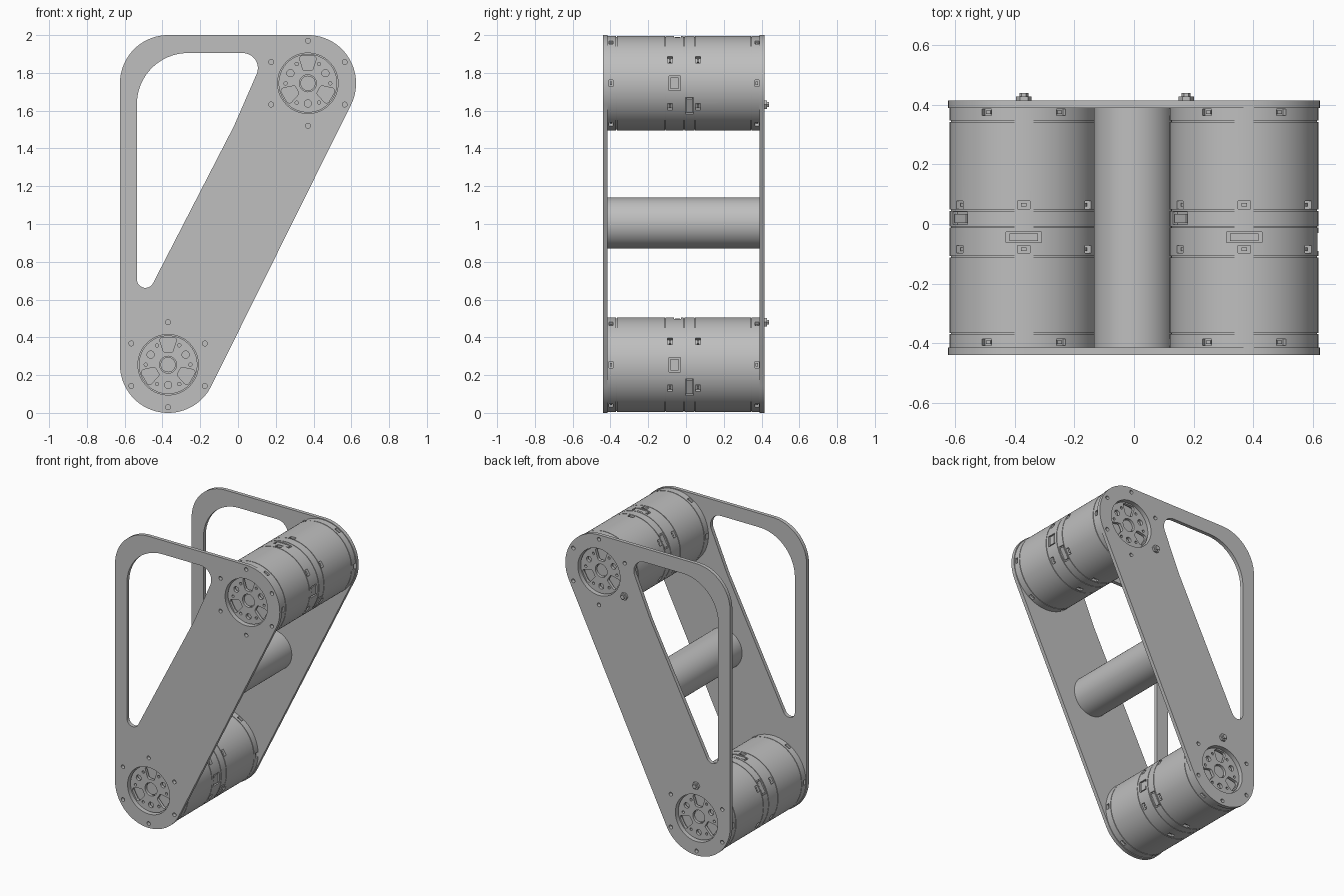
import bpy
import bmesh
from math import sin, cos, pi, radians
from mathutils import Matrix, Vector
from mathutils.geometry import convex_hull_2d

if "Cube" in bpy.data.objects:
    bpy.data.objects.remove(bpy.data.objects["Cube"])

grey = bpy.data.materials.new("satin grey")
grey.use_nodes = True
grey.diffuse_color = (0.52, 0.52, 0.52, 1)
grey.node_tree.nodes["Principled BSDF"].inputs["Base Color"].default_value = grey.diffuse_color

R = 0.255
FRONT, BACK = -0.415, 0.39          # inner faces of the two side plates
MID = (FRONT + BACK) / 2
PLATE = 0.025
LOW, HIGH = (-0.37, R), (0.37, 2 - R)
MOTORS = {"lower": LOW, "upper": HIGH}


def add(name, mesh, loc=(0, 0, 0)):
    ob = bpy.data.objects.new(name, mesh)
    ob.location = loc
    bpy.context.collection.objects.link(ob)
    return ob


def finish(ob):
    """Give the part its colour and smooth its round sides."""
    ob.data.materials.clear()
    ob.data.materials.append(grey)
    bpy.ops.object.select_all(action="DESELECT")
    ob.select_set(True)
    bpy.context.view_layer.objects.active = ob
    bpy.ops.object.shade_smooth_by_angle(angle=radians(30))
    return ob


def evaluated(ob):
    """Mesh of an object with its modifiers or curve settings applied."""
    bpy.context.view_layer.update()
    return bpy.data.meshes.new_from_object(ob.evaluated_get(bpy.context.evaluated_depsgraph_get()))


def circle(c, r, n=32):
    return [(c[0] + r * cos(2 * pi * i / n), c[1] + r * sin(2 * pi * i / n)) for i in range(n)]


def polar(c, r, deg):
    return (c[0] + r * cos(radians(deg)), c[1] + r * sin(radians(deg)))


def hull(circles, n=96):
    """Rounded outline wrapped around a few (x, z, radius) circles."""
    pts = [p for x, z, r in circles for p in circle((x, z), r, n)]
    return [pts[i] for i in convex_hull_2d([Vector(p) for p in pts])]


def sheet(name, loops, thick):
    """Flat sheet in the xz plane; inner loops become holes."""
    cu = bpy.data.curves.new(name, "CURVE")
    cu.dimensions = "2D"
    cu.fill_mode = "BOTH"
    cu.extrude = thick / 2
    for loop in loops:
        sp = cu.splines.new("POLY")
        sp.points.add(len(loop) - 1)
        for p, (x, z) in zip(sp.points, loop):
            p.co = (x, z, 0, 1)
        sp.use_cyclic_u = True
    tmp = add(name + " outline", cu)
    mesh = evaluated(tmp)
    bpy.data.objects.remove(tmp)
    mesh.transform(Matrix.Rotation(pi / 2, 4, "X"))
    bm = bmesh.new()
    bm.from_mesh(mesh)
    bmesh.ops.remove_doubles(bm, verts=bm.verts, dist=1e-5)
    bmesh.ops.recalc_face_normals(bm, faces=bm.faces)
    bm.to_mesh(mesh)
    bm.free()
    return mesh


def lathe(name, profile, steps=96):
    """Spin (radius, y) points around the y axis."""
    bm = bmesh.new()
    vs = [bm.verts.new((r, y, 0)) for r, y in profile]
    es = [bm.edges.new(pair) for pair in zip(vs, vs[1:])]
    bmesh.ops.spin(bm, geom=vs + es, cent=(0, 0, 0), axis=(0, 1, 0), angle=2 * pi, steps=steps)
    bmesh.ops.remove_doubles(bm, verts=bm.verts, dist=1e-5)
    bmesh.ops.recalc_face_normals(bm, faces=bm.faces)
    mesh = bpy.data.meshes.new(name)
    bm.to_mesh(mesh)
    bm.free()
    return mesh


def rim_boxes(name, items):
    """Boxes around a drum: angle, y, width along y, width around, inner and outer radius."""
    bm = bmesh.new()
    for deg, y, wy, wt, r0, r1 in items:
        m = (Matrix.Rotation(-radians(deg), 4, "Y") @ Matrix.Translation(((r0 + r1) / 2, y, 0))
             @ Matrix.Diagonal((r1 - r0, wy, wt, 1)))
        bmesh.ops.create_cube(bm, size=1, matrix=m)
    mesh = bpy.data.meshes.new(name)
    bm.to_mesh(mesh)
    bm.free()
    return mesh


# Side plates: outline, weight-saving window, hub openings and bolt holes
loops = [hull([(*LOW, R), (*HIGH, R), (LOW[0], HIGH[1], R)]),
         hull([(-0.49, 0.707, 0.045), (0.025, 1.825, 0.08), (-0.265, 1.635, 0.27)])]
for c in MOTORS.values():
    loops.append(circle(c, 0.16, 64))
    loops += [circle(polar(c, 0.225, a), 0.013, 16) for a in range(30, 390, 60)]
plate = sheet("side plate", loops, PLATE)
finish(add("front_plate", plate, (0, FRONT - PLATE / 2, 0)))
finish(add("back_plate", plate, (0, BACK + PLATE / 2, 0)))

# Cross tube
finish(add("cross_tube", lathe("cross tube", [(0, FRONT), (0.135, FRONT), (0.135, BACK), (0, BACK)]),
           (0, 0, 1.005)))

# Motor drum: recessed ends and thin seams around the side
DEPTH, DR = 0.038, 0.25
profile = [(0, FRONT + DEPTH), (0.16, FRONT + DEPTH), (0.16, FRONT), (DR, FRONT)]
for y in (-0.368, -0.11, -0.01, 0.046, 0.345):
    profile += [(DR, y - 0.002), (DR - 0.005, y - 0.002), (DR - 0.005, y + 0.002), (DR, y + 0.002)]
profile += [(DR, BACK), (0.16, BACK), (0.16, BACK - DEPTH), (0, BACK - DEPTH)]
drum_base = add("drum base", lathe("drum base", profile))

# Vent pockets and connector pockets cut into the drum
pockets = []
for k in range(6):
    pockets += [(30 + 60 * k, y, 0.026, 0.042, 0.225, 0.3) for y in (-0.085, 0.064)]
    pockets += [(60 * k, y, 0.022, 0.036, 0.23, 0.3) for y in (-0.397, 0.375)]
sockets = [(0, -0.06, 0.06, 0.075), (90, -0.045, 0.036, 0.12),
           (-29, 0.019, 0.042, 0.1), (151, 0.019, 0.042, 0.1)]
pockets += [(*s, 0.228, 0.3) for s in sockets]
cutter = add("pocket cutter", rim_boxes("pocket cutter", pockets))
cutter.hide_render = True
mod = drum_base.modifiers.new("pockets", "BOOLEAN")
mod.operation = "DIFFERENCE"
mod.solver = "EXACT"
mod.object = cutter
drum = evaluated(drum_base)
bpy.data.objects.remove(drum_base)
bpy.data.objects.remove(cutter)

# Connector blocks and screw lugs sitting in the pockets
blocks = [(a, y, wy * 0.72, wt * 0.8, 0.22, 0.245) for a, y, wy, wt in sockets]
blocks += [(p[0], p[1], 0.012, 0.018, 0.22, 0.24) for p in pockets[:24]]
connectors = rim_boxes("connectors", blocks)

# Hub disc: three shield openings, round holes and a bore
O = (0, 0)
hub_loops = [circle(O, 0.155, 64), circle(O, 0.045)]
for a in (90, 210, 330):
    corners = [(0.132, 12, 0.016), (0.132, -12, 0.016), (0.08, 11, 0.012), (0.08, -11, 0.012)]
    hub_loops.append(hull([(*polar(O, r, a + da), rad) for r, da, rad in corners], 24))
    hub_loops.append(circle(polar(O, 0.107, a + 60), 0.019, 20))
hub_loops += [circle(polar(O, 0.118, a), 0.009, 12) for a in range(0, 360, 60)]
HUB = 0.02
hub = sheet("hub disc", hub_loops, HUB)
shaft = lathe("shaft", [(0, FRONT + 0.012), (0.04, FRONT + 0.012), (0.04, BACK - 0.012), (0, BACK - 0.012)], 32)

for label, (x, z) in MOTORS.items():
    finish(add(label + "_motor_drum", drum, (x, 0, z)))
    finish(add(label + "_connectors", connectors, (x, 0, z)))
    finish(add(label + "_shaft", shaft, (x, 0, z)))
    finish(add(label + "_front_hub", hub, (x, FRONT + HUB / 2, z)))
    finish(add(label + "_back_hub", hub, (x, BACK - HUB / 2, z)))

# Bolt and nut on the back plate, one per motor
Y = BACK + PLATE
nut = lathe("nut", [(0, Y - 0.02), (0.026, Y - 0.02), (0.026, Y + 0.014), (0.015, Y + 0.014),
                    (0.015, Y + 0.025), (0, Y + 0.025)], 6)
for label, deg in (("lower", 90), ("upper", 210)):
    x, z = polar(MOTORS[label], 0.225, deg)
    finish(add(label + "_back_nut", nut, (x, 0, z)))
